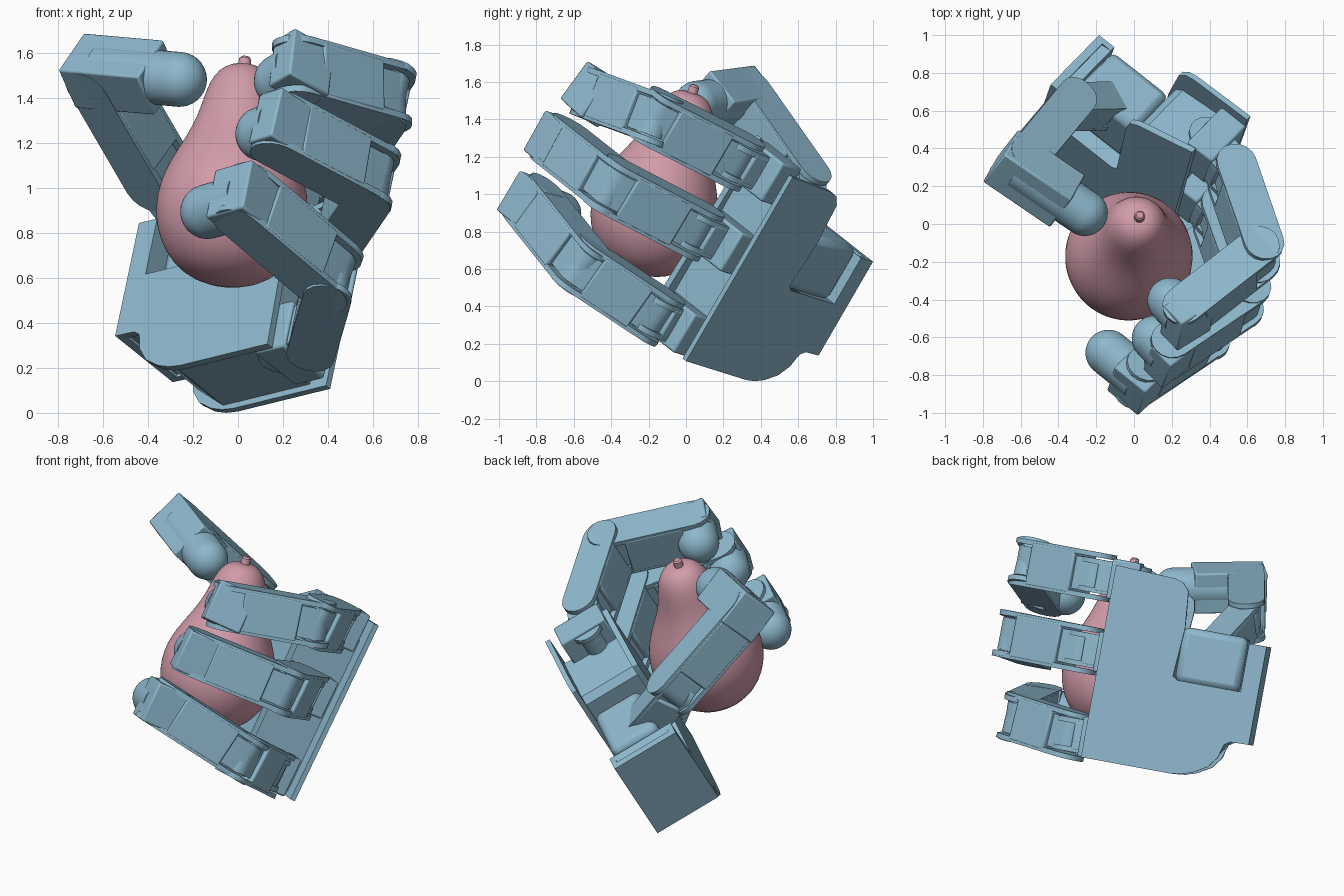
import bpy, bmesh, math
from mathutils import Vector, Matrix

if "Cube" in bpy.data.objects:
    bpy.data.objects.remove(bpy.data.objects["Cube"])


def material(name, rgb):
    m = bpy.data.materials.new(name)
    m.use_nodes = True
    m.diffuse_color = (*rgb, 1)
    m.node_tree.nodes["Principled BSDF"].inputs["Base Color"].default_value = (*rgb, 1)
    return m


BLUE = material("steel blue", (0.27, 0.48, 0.61))
PINK = material("dusty pink", (0.64, 0.33, 0.40))

# Hand frame: U across the knuckles, V towards the wrist, N out of the back of the hand
ORIGIN = Vector((0.41, 0.0, 0.107))
U = Vector((0.179, 0.494, 0.851)).normalized()
N = Vector((0.61, 0.624, -0.49))
N = (N - U * N.dot(U)).normalized()
V = U.cross(N)


def hand(u, v, n):
    return ORIGIN + U * u + V * v + N * n


def finish(bm, name, mat, bevel=0):
    bmesh.ops.recalc_face_normals(bm, faces=bm.faces)
    mesh = bpy.data.meshes.new(name)
    bm.to_mesh(mesh)
    bm.free()
    mesh.materials.append(mat)
    ob = bpy.data.objects.new(name, mesh)
    bpy.context.collection.objects.link(ob)
    if bevel:
        mod = ob.modifiers.new("edge", "BEVEL")
        mod.width, mod.segments = bevel, 2
        mod.limit_method = "ANGLE"
    bpy.context.view_layer.objects.active = ob
    ob.select_set(True)
    bpy.ops.object.shade_smooth_by_angle(angle=math.radians(35))
    ob.select_set(False)
    return ob


def prism(name, outline, origin, ex, ey, ez, low, high, bevel=0):
    """Extrude a flat outline lying in the ex/ey plane from low to high along ez."""
    bm = bmesh.new()
    face = bm.faces.new([bm.verts.new(origin + ex * a + ey * b + ez * low) for a, b in outline])
    grown = bmesh.ops.extrude_face_region(bm, geom=[face])
    tops = [g for g in grown["geom"] if isinstance(g, bmesh.types.BMVert)]
    bmesh.ops.translate(bm, verts=tops, vec=ez * (high - low))
    return finish(bm, name, BLUE, bevel)


def lathe(name, profile, base, axis, mat, steps=40):
    """Revolve (height, radius) pairs around an axis."""
    bm = bmesh.new()
    verts = [bm.verts.new((r, 0, h)) for h, r in profile]
    edges = [bm.edges.new(pair) for pair in zip(verts, verts[1:])]
    bmesh.ops.spin(bm, geom=verts + edges, cent=(0, 0, 0), axis=(0, 0, 1),
                   angle=math.tau, steps=steps)
    bmesh.ops.remove_doubles(bm, verts=bm.verts, dist=0.0005)
    turn = axis.to_track_quat("Z", "Y").to_matrix().to_4x4()
    bmesh.ops.transform(bm, matrix=Matrix.Translation(base) @ turn, verts=bm.verts)
    return finish(bm, name, mat)


def stadium(length, r, count=8):
    ends = [(length, -90), (0, 90)]
    return [(x + r * math.cos(math.radians(a + 180 * i / count)),
             r * math.sin(math.radians(a + 180 * i / count)))
            for x, a in ends for i in range(count + 1)]


def rect(x0, x1, y0, y1):
    return [(x0, y0), (x1, y0), (x1, y1), (x0, y1)]


def frame(p, q, hinge):
    ex = (q - p).normalized()
    ez = (hinge - ex * hinge.dot(ex)).normalized()
    return ex, ez.cross(ex), ez, (q - p).length


def link(name, p, q, hinge, width=0.27, thick=0.22):
    """Motor body held between two round-ended side plates."""
    ex, ey, ez, size = frame(p, q, hinge)
    h, w = thick / 2, width / 2
    prism(name + "_motor", rect(size * 0.2, size * 0.86, -h, h), p, ex, ey, ez,
          -w + 0.012, w - 0.012, 0.01)
    prism(name + "_hinge", stadium(size, h * 0.75), p, ex, ey, ez, -w * 0.7, w * 0.7)
    for side, s in (("left", 1), ("right", -1)):
        low, high = sorted((s * (w - 0.03), s * w))
        prism(f"{name}_{side}_plate", stadium(size, h * 0.98), p, ex, ey, ez, low, high)


def fingertip(name, p, end, hinge, radius=0.122):
    """Square motor housing with a round-ended pad."""
    ex, ey, ez, size = frame(p, end, hinge)
    box = max(size - 1.9 * radius, 0.04)
    prism(name + "_housing", rect(-0.11, box, -0.115, 0.115), p, ex, ey, ez, -0.125, 0.125, 0.01)
    dome = [(size - radius + radius * math.sin(a), radius * math.cos(a))
            for a in (math.radians(9 * i) for i in range(11))]
    lathe(name + "_pad", [(0, 0), (0, radius)] + dome, p, ex, BLUE)


# Palm: back plate, core and front plate share one outline with a thumb notch
wrist_curve = [(0.84, 0.96), (0.25, 0.96), (0.247, 0.855), (0.226, 0.822), (0.19, 0.81),
               (0.146, 0.80), (0.078, 0.749), (0.03, 0.668), (0.008, 0.60), (0, 0.53)]
notch = [(0.57, 0.45), (0.55, 0.48), (0.55, 0.86), (0.84, 0.86)]
back = [(0, 0), (1.155, 0), (1.14, 0.36), (1.125, 0.41), (1.08, 0.45), (0.86, 0.47)]
front = [(0, 0.03), (1.20, 0.08), (1.07, 0.42), (1.03, 0.47), (0.97, 0.48)]
core = [(0.03, 0.10), (1.02, 0.10), (0.98, 0.40), (0.94, 0.44)]
inner_wrist = [(0.82, 0.955), (0.27, 0.955), (0.25, 0.84), (0.15, 0.77), (0.03, 0.60)]
prism("palm_back_plate", back + notch + wrist_curve, ORIGIN, U, V, N, -0.03, 0)
prism("palm_front_plate", front + notch + wrist_curve, ORIGIN, U, V, N, -0.42, -0.385)
prism("palm_core", core + notch + inner_wrist, ORIGIN, U, V, N, -0.39, -0.025)
prism("wrist_plate", rect(0.25, 0.84, 0.92, 0.965), ORIGIN, U, V, N, -0.42, 0)

# Fingers: knuckle, middle joint, end joint and tip in hand coordinates
fingers = {
    "upper_finger": [(1.07, -0.13, -0.30), (1.07, -0.54, -0.58), (0.94, -0.44, -1.08), (0.91, -0.22, -1.03)],
    "middle_finger": [(0.63, -0.13, -0.30), (0.635, -0.56, -0.59), (0.61, -0.45, -1.13), (0.615, -0.23, -1.10)],
    "lower_finger": [(0.12, -0.10, -0.27), (0.16, -0.44, -0.59), (0.24, -0.36, -1.15), (0.235, -0.02, -1.14)],
}
for name, joints in fingers.items():
    k, m, e, t = [hand(*j) for j in joints]
    mid = joints[0][0]
    prism(name + "_base_motor", rect(mid - 0.12, mid + 0.12, -0.03, 0.14), ORIGIN, U, V, N,
          -0.38, -0.08, 0.012)
    link(name + "_knuckle", hand(mid, 0.1, -0.25), k, U, 0.2, 0.2)
    link(name + "_near_link", k, m, U, 0.28)
    link(name + "_far_link", m, e, U)
    fingertip(name + "_tip", e, t, U)

# Thumb: base motor in the notch, swivel, long link and tip
prism("thumb_base_motor", rect(0.54, 0.87, 0.46, 0.85), ORIGIN, U, V, N, -0.34, -0.03, 0.04)
thumb_hinge = Vector((0.49, 0.56, 0.66))
thumb_low = Vector((-0.35, 0.62, 1.06))
thumb_high = Vector((-0.615, 0.30, 1.515))
link("thumb_swivel", hand(0.76, 0.66, -0.24), thumb_low, thumb_hinge, 0.2, 0.18)
link("thumb_link", thumb_low, thumb_high, thumb_hinge, 0.25)
fingertip("thumb_tip", thumb_high, Vector((-0.16, -0.01, 1.475)), thumb_hinge)

# Pear and its stem, leaning back
foot, crown = Vector((-0.055, -0.275, 0.58)), Vector((0.03, 0.04, 1.56))
lean = crown - foot
pear_profile = [(0, 0), (0.003, 0.08), (0.03, 0.17), (0.09, 0.25), (0.18, 0.308), (0.28, 0.338),
                (0.38, 0.340), (0.48, 0.318), (0.58, 0.272), (0.67, 0.225), (0.76, 0.19),
                (0.84, 0.17), (0.92, 0.15), (0.98, 0.115), (1.01, 0.07), (1.015, 0.03), (1.01, 0)]
pear = lathe("pear_body", pear_profile, foot, lean, PINK, 48)
pear.modifiers.new("smooth", "SUBSURF").render_levels = 1
lathe("pear_stem", [(0, 0), (0, 0.028), (0.035, 0.027), (0.045, 0.018), (0.048, 0)],
      crown - lean.normalized() * 0.02, lean, PINK, 20)
